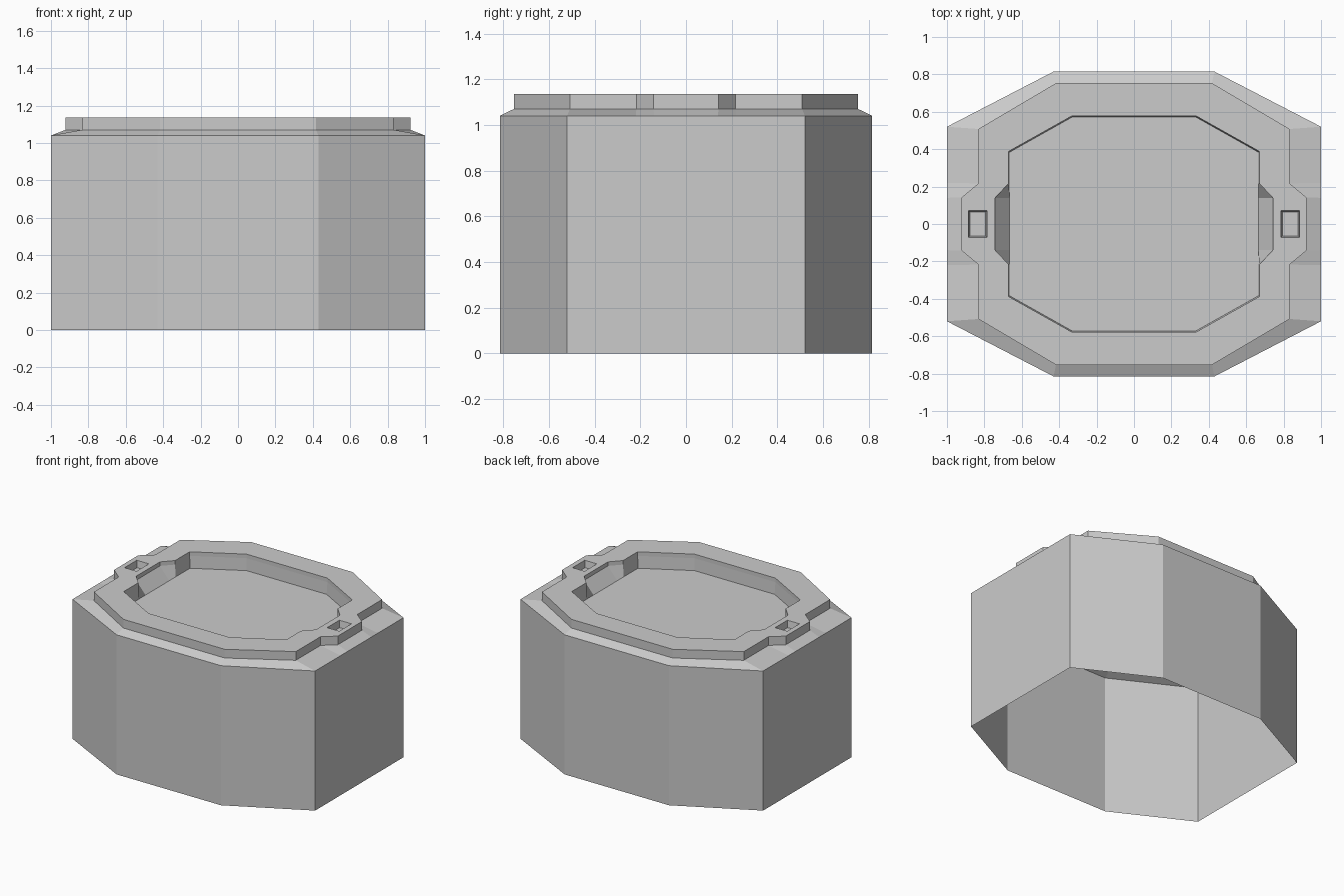
import bpy, bmesh

if "Cube" in bpy.data.objects:
    bpy.data.objects.remove(bpy.data.objects["Cube"])


def ring(bm, quarter, z):
    """Mirror a quarter outline (from the +x axis towards +y) into a full loop."""
    pts = list(quarter)
    pts += [(-x, y) for x, y in reversed(quarter)]
    pts += [(-x, -y) for x, y in quarter]
    pts += [(x, -y) for x, y in reversed(quarter)]
    return [bm.verts.new((x, y, z)) for x, y in pts]


def bridge(bm, a, b, skip=()):
    n = len(a)
    for i in range(n):
        if i not in skip:
            j = (i + 1) % n
            bm.faces.new((a[i], a[j], b[j], b[i]))


def socket(bm, corners, cx):
    """Small rectangular pit in the top face, bounded by four corner verts."""
    def rect(hx, hy, z):
        pts = [(hx, -hy), (hx, hy), (-hx, hy), (-hx, -hy)]
        if cx < 0:
            pts = [(-x, -y) for x, y in pts]
        return [bm.verts.new((cx + x, y, z)) for x, y in pts]
    rim = rect(0.05, 0.072, 1.135)
    base = rect(0.042, 0.064, 1.085)
    bridge(bm, corners, rim)
    bridge(bm, rim, base)
    bm.faces.new(base)


bm = bmesh.new()

# quarter outlines
wall = [(1.0, 0.14), (1.0, 0.22), (1.0, 0.52), (0.43, 0.815)]
collar = [(0.922, 0.142), (0.832, 0.217), (0.832, 0.508), (0.417, 0.753)]
opening = [(0.742, 0.14), (0.67, 0.217), (0.67, 0.388), (0.333, 0.577)]
floor = [(0.665, 0.14), (0.665, 0.213), (0.665, 0.384), (0.33, 0.572)]

# open-bottomed wall, sloped shoulder, raised collar
base = ring(bm, wall, 0)
shoulder = ring(bm, wall, 1.04)
collar_low = ring(bm, collar, 1.07)
collar_top = ring(bm, collar, 1.135)
for a, b in ((base, shoulder), (shoulder, collar_low), (collar_low, collar_top)):
    bridge(bm, a, b)

# flat top with a socket at each end
rim = ring(bm, opening, 1.135)
bridge(bm, collar_top, rim, skip=(7, 15))
for i, cx in ((15, 0.835), (7, -0.835)):
    j = (i + 1) % 16
    socket(bm, [collar_top[i], collar_top[j], rim[j], rim[i]], cx)

# recess with sloping finger notches
lip = ring(bm, opening, 1.105)
pan = ring(bm, floor, 1.015)
bridge(bm, rim, lip)
bridge(bm, lip, pan)
bm.faces.new(pan)

mesh = bpy.data.meshes.new("octagonal_housing")
bm.to_mesh(mesh)
bm.free()
obj = bpy.data.objects.new("octagonal_housing", mesh)
bpy.context.collection.objects.link(obj)
